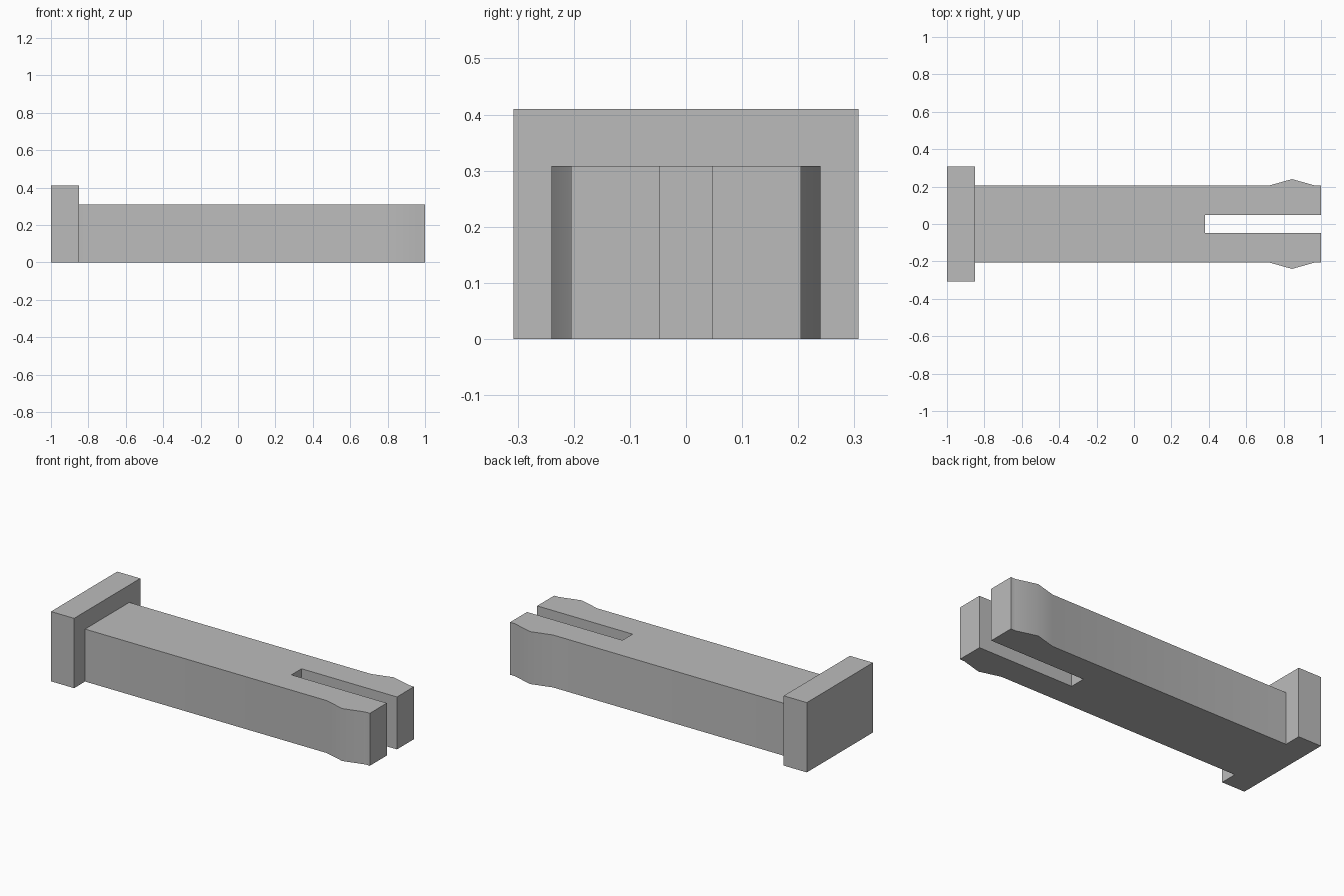
import bpy
import bmesh
import math

if "Cube" in bpy.data.objects:
    bpy.data.objects.remove(bpy.data.objects["Cube"], do_unlink=True)

# Single plain grey material
grey = bpy.data.materials.new("plain_grey")
grey.use_nodes = True
colour = (0.5, 0.5, 0.5, 1)
grey.diffuse_color = colour
grey.node_tree.nodes["Principled BSDF"].inputs["Base Color"].default_value = colour


def extruded(name, half_outline, height):
    """Mirror a half outline across y = 0 and extrude it upwards from z = 0."""
    outline = half_outline + [(x, -y) for x, y in reversed(half_outline)]
    bm = bmesh.new()
    base = bm.faces.new([bm.verts.new((x, y, 0)) for x, y in outline])
    result = bmesh.ops.extrude_face_region(bm, geom=[base], use_keep_orig=True)
    top = [v for v in result["geom"] if isinstance(v, bmesh.types.BMVert)]
    bmesh.ops.translate(bm, verts=top, vec=(0, 0, height))
    bmesh.ops.recalc_face_normals(bm, faces=bm.faces)
    mesh = bpy.data.meshes.new(name)
    bm.to_mesh(mesh)
    bm.free()
    mesh.materials.append(grey)
    obj = bpy.data.objects.new(name, mesh)
    bpy.context.collection.objects.link(obj)
    return obj


# Flat rectangular head
head_x = -0.85
extruded("head", [(-1, 0.307), (head_x, 0.307)], 0.41)

# Shank with barbed tips, split by a slot
shank = extruded("split_shank", [
    (head_x, 0.205), (0.72, 0.205), (0.845, 0.24), (0.97, 0.205),
    (1, 0.205), (1, 0.047), (0.38, 0.047),
], 0.308)

# Soften only the shallow barb angles
bpy.ops.object.select_all(action="DESELECT")
shank.select_set(True)
bpy.context.view_layer.objects.active = shank
bpy.ops.object.shade_smooth_by_angle(angle=math.radians(35))
